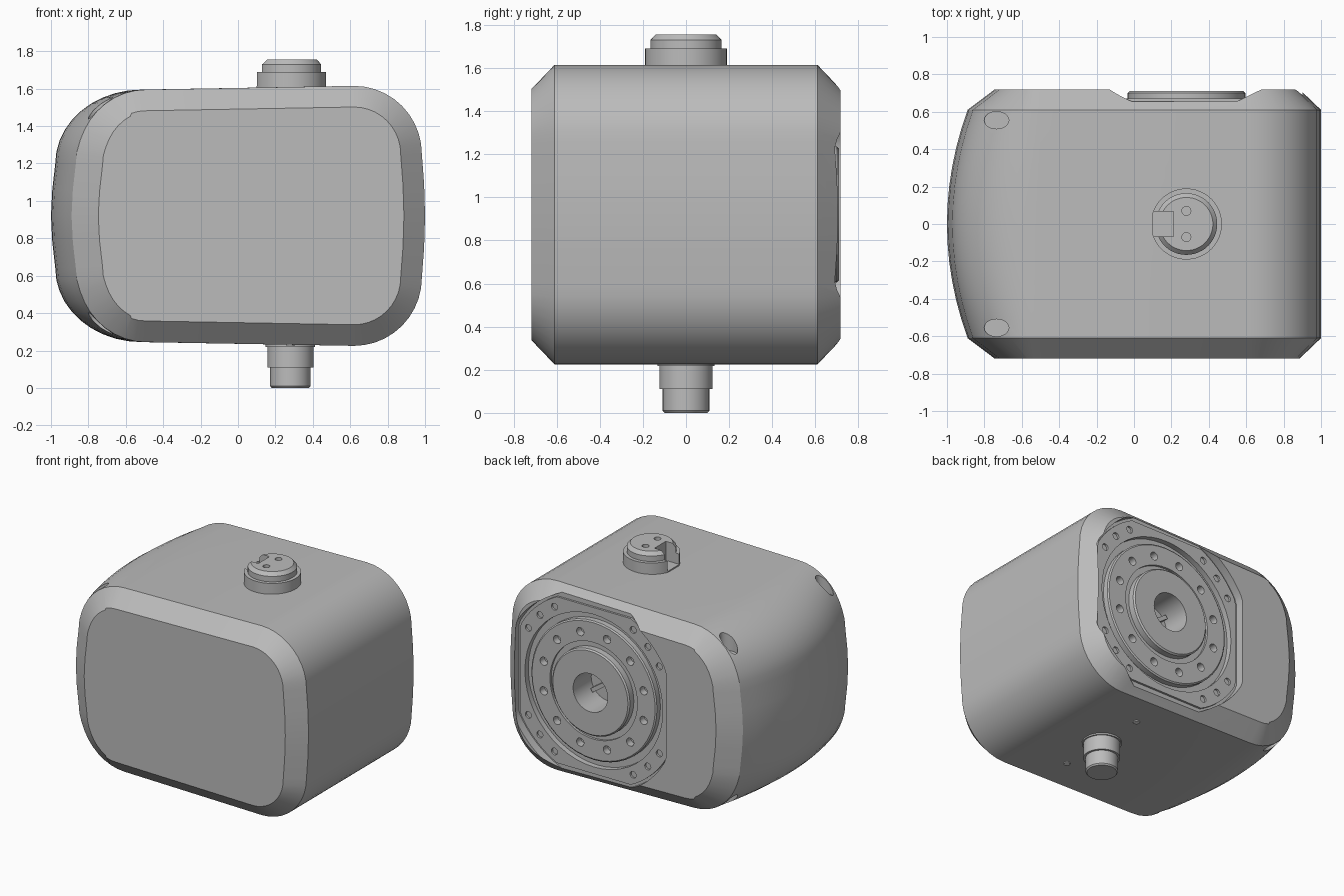
import bpy, bmesh, math
from mathutils import Matrix, Vector

if "Cube" in bpy.data.objects:
    bpy.data.objects.remove(bpy.data.objects["Cube"])

CX, CZ = 0.28, 0.92      # axis shared by hub, cap and shaft


def material(name, value):
    m = bpy.data.materials.new(name)
    m.use_nodes = True
    col = (value, value, value, 1)
    m.diffuse_color = col
    m.node_tree.nodes["Principled BSDF"].inputs["Base Color"].default_value = col
    return m


grey = material("light grey", 0.5)
white = material("white", 0.95)


def make(name, bm, mat=grey):
    bmesh.ops.recalc_face_normals(bm, faces=bm.faces[:])
    me = bpy.data.meshes.new(name)
    bm.to_mesh(me)
    bm.free()
    me.materials.append(mat)
    ob = bpy.data.objects.new(name, me)
    bpy.context.collection.objects.link(ob)
    return ob


def activate(ob):
    bpy.ops.object.select_all(action='DESELECT')
    ob.select_set(True)
    bpy.context.view_layer.objects.active = ob


def smooth(ob):
    activate(ob)
    bpy.ops.object.shade_smooth_by_angle(angle=math.radians(30))


def loft(bm, rings):
    """Skin a list of equal-length point rings and close both ends."""
    vs = [[bm.verts.new(p) for p in ring] for ring in rings]
    n = len(vs[0])
    for a, b in zip(vs, vs[1:]):
        for i in range(n):
            bm.faces.new((a[i], a[(i + 1) % n], b[(i + 1) % n], b[i]))
    bm.faces.new(vs[0])
    bm.faces.new(vs[-1])


def lathe(bm, profile, centre, axis='Z', segs=48, clip=None):
    """Turn (radius, height) pairs around an axis; clip trims the sides flat."""
    rings = []
    for r, h in profile:
        ring = []
        for i in range(segs):
            a = math.tau * i / segs
            u, v = r * math.cos(a), r * math.sin(a)
            if clip:
                u = max(-clip[0], min(clip[0], u))
                v = max(-clip[1], min(clip[1], v))
            p = Vector((u, v, h)) if axis == 'Z' else Vector((u, h, v))
            ring.append(p + Vector(centre))
        rings.append(ring)
    loft(bm, rings)


def box(bm, size, centre, turn=0):
    m = Matrix.Translation(centre) @ Matrix.Rotation(turn, 4, 'Y') @ Matrix.Diagonal((*size, 1))
    bmesh.ops.create_cube(bm, size=1, matrix=m)


def cut(ob, bm):
    cutter = make("cutter", bm)
    cutter.hide_render = True
    mod = ob.modifiers.new("cut", 'BOOLEAN')
    mod.operation, mod.solver, mod.object = 'DIFFERENCE', 'EXACT', cutter
    activate(ob)
    bpy.ops.object.modifier_apply(modifier=mod.name)
    bpy.data.objects.remove(cutter)


# Housing cross-section: rounded block, softer on the bulging side
def corner(cx, cz, rx, rz, start, steps=10):
    return [(cx + rx * math.cos(start + math.pi / 2 * i / steps),
             cz + rz * math.sin(start + math.pi / 2 * i / steps)) for i in range(steps + 1)]


upper = [(1.0, 0.0), (0.995, 0.17)] + corner(0.62, 0.33, 0.363, 0.365, 0)
upper += corner(-0.515, 0.28, 0.462, 0.395, math.pi / 2) + [(-0.993, 0.14), (-1.0, 0.0)]
section = upper + [(x, -z) for x, z in upper[-2:0:-1]]


def bulge(t):
    return [(x + 0.11 * t * t * min(1, max(0, (-0.4 - x) / 0.55)), z) for x, z in section]


def inset(pts, d):
    out = []
    for i, p in enumerate(pts):
        a, b = Vector(pts[i - 1]), Vector(pts[(i + 1) % len(pts)])
        t = (b - a).normalized()
        q = Vector(p) + d * Vector((-t.y, t.x))
        out.append((q.x + (0.03 if q.x < -0.6 else 0), q.y))
    return out


end = inset(bulge(1), 0.113)
stations = [(-0.718, end)] + [(0.61 * k / 6, bulge(k / 6)) for k in range(-6, 7)] + [(0.718, end)]
bm = bmesh.new()
loft(bm, [[(x, y, z + CZ) for x, z in pts] for y, pts in stations])
housing = make("housing", bm)

# Flange pocket and hub bore in the back
bm = bmesh.new()
lathe(bm, [(0.70, 0.655), (0.70, 0.9)], (CX, 0, CZ), 'Y', 96, (0.62, 0.7))
cut(housing, bm)
bm = bmesh.new()
lathe(bm, [(0.565, 0.46), (0.565, 0.9)], (CX, 0, CZ), 'Y')
cut(housing, bm)

# Screw holes in the rounded corners
bm = bmesh.new()
for y in (-0.555, 0.555):
    for s in (-1, 1):
        ring = lambda h: [(-0.735 + 0.066 * math.cos(math.tau * i / 24),
                           y + 0.046 * math.sin(math.tau * i / 24), CZ + s * h) for i in range(24)]
        loft(bm, [ring(0.5), ring(0.9)])
cut(housing, bm)
smooth(housing)


def bolt_holes(angles, radius, size, low):
    holes = bmesh.new()
    for a in angles:
        c = (CX + radius * math.cos(a), 0, CZ + radius * math.sin(a))
        lathe(holes, [(size, low), (size, 0.9)], c, 'Y', 16)
    return holes


# Flange plate with three bolts in each corner
bm = bmesh.new()
lathe(bm, [(0.68, 0.63), (0.68, 0.67)], (CX, 0, CZ), 'Y', 96, (0.6, 0.61))
plate = make("flange_plate", bm)
bm = bmesh.new()
lathe(bm, [(0.56, 0.5), (0.56, 0.9)], (CX, 0, CZ), 'Y')
cut(plate, bm)
cut(plate, bolt_holes([math.radians(q + d) for q in (45, 135, 225, 315) for d in (-14, 0, 14)],
                      0.62, 0.025, 0.64))
smooth(plate)

# Stepped hub with a ring of bolts and an open centre
bm = bmesh.new()
lathe(bm, [(0.02, 0.45), (0.57, 0.45), (0.57, 0.625), (0.51, 0.625), (0.51, 0.665), (0.5, 0.672),
           (0.355, 0.672), (0.355, 0.655), (0.315, 0.655), (0.315, 0.70), (0.305, 0.71),
           (0.14, 0.71), (0.14, 0.5), (0.02, 0.5)], (CX, 0, CZ), 'Y')
hub = make("output_hub", bm)
cut(hub, bolt_holes([math.tau * (i + 0.5) / 12 for i in range(12)], 0.42, 0.03, 0.62))
smooth(hub)
bm = bmesh.new()
box(bm, (0.25, 0.06, 0.03), (CX, 0.52, CZ), math.radians(35))
make("hub_crossbar", bm)

# Keyed connector cap on top
bm = bmesh.new()
lathe(bm, [(0.19, 1.59), (0.19, 1.69), (0.165, 1.69), (0.165, 1.73), (0.142, 1.755)], (CX, 0, 0))
cap = make("top_connector", bm)
bm = bmesh.new()
box(bm, (0.3, 0.132, 0.3), (0.06, 0, 1.765))
cut(cap, bm)
bm = bmesh.new()
box(bm, (0.1, 0.6, 0.4), (0.05, 0, 1.7))
cut(cap, bm)
bm = bmesh.new()
for y in (-0.07, 0.07):
    lathe(bm, [(0.024, 1.71), (0.024, 1.8)], (CX, y, 0), 'Z', 16)
cut(cap, bm)
smooth(cap)

# Stepped shaft underneath
bm = bmesh.new()
lathe(bm, [(0.10, 0), (0.108, 0.01), (0.108, 0.11), (0.123, 0.11), (0.123, 0.218),
           (0.132, 0.218), (0.132, 0.25)], (CX, 0, 0))
smooth(make("bottom_shaft", bm))

# Small pale inserts beside the shaft
for side, y in (("front", -0.36), ("back", 0.36)):
    bm = bmesh.new()
    lathe(bm, [(0.022, 0.224), (0.022, 0.232)], (CX, y, 0), 'Z', 16)
    make(side + "_bottom_insert", bm, white)
